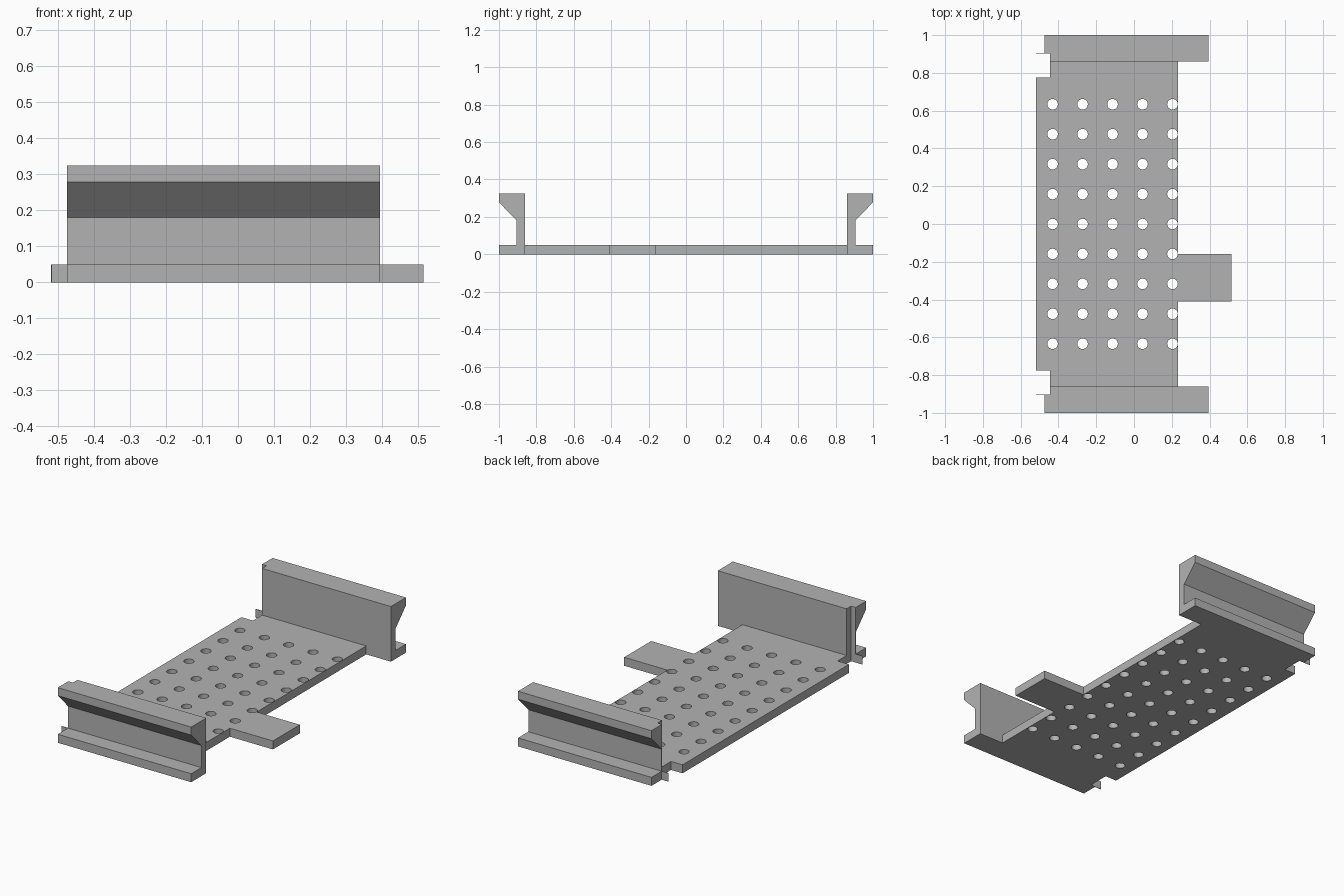
import bpy
import bmesh
from mathutils import Matrix, Vector

if "Cube" in bpy.data.objects:
    bpy.data.objects.remove(bpy.data.objects["Cube"], do_unlink=True)

grey = bpy.data.materials.new("plain grey")
grey.use_nodes = True
grey.diffuse_color = (0.45, 0.45, 0.45, 1)
grey.node_tree.nodes["Principled BSDF"].inputs["Base Color"].default_value = (0.45, 0.45, 0.45, 1)

THICK = 0.05


def finish(name, bm):
    bmesh.ops.recalc_face_normals(bm, faces=bm.faces)
    mesh = bpy.data.meshes.new(name)
    bm.to_mesh(mesh)
    bm.free()
    mesh.materials.append(grey)
    obj = bpy.data.objects.new(name, mesh)
    bpy.context.collection.objects.link(obj)
    return obj


def extrude(name, points, depth):
    """Prism from a closed outline of 3D points."""
    bm = bmesh.new()
    face = bm.faces.new([bm.verts.new(p) for p in points])
    new = bmesh.ops.extrude_face_region(bm, geom=[face])["geom"]
    verts = [v for v in new if isinstance(v, bmesh.types.BMVert)]
    bmesh.ops.translate(bm, vec=depth, verts=verts)
    return finish(name, bm)


def box(name, low, high):
    x0, y0, z0 = low
    x1, y1, z1 = high
    return extrude(name, [(x0, y0, z0), (x1, y0, z0), (x1, y1, z0), (x0, y1, z0)],
                   Vector((0, 0, z1 - z0)))


def cut(target, cutter):
    mod = target.modifiers.new("cut", 'BOOLEAN')
    mod.operation = 'DIFFERENCE'
    mod.solver = 'EXACT'
    mod.object = cutter
    bpy.context.view_layer.objects.active = target
    bpy.ops.object.modifier_apply(modifier=mod.name)
    bpy.data.objects.remove(cutter, do_unlink=True)


# Floor plate with its side tab and narrowed ends
outline = [(-0.445, -0.86), (0.234, -0.86), (0.234, -0.41), (0.515, -0.41),
           (0.515, -0.16), (0.234, -0.16), (0.234, 0.86), (-0.445, 0.86),
           (-0.445, 0.775), (-0.52, 0.775), (-0.52, -0.775), (-0.445, -0.775)]
floor = extrude("floor_plate", [(x, y, 0) for x, y in outline], Vector((0, 0, THICK)))

# Grid of round holes
bm = bmesh.new()
for col in range(5):
    for row in range(-4, 5):
        place = Matrix.Translation((-0.431 + col * 0.1587, row * 0.1585, THICK / 2))
        bmesh.ops.create_cone(bm, cap_ends=True, segments=24, radius1=0.028,
                              radius2=0.028, depth=THICK * 4, matrix=place)
cut(floor, finish("hole_cutter", bm))

# End rails: foot, web and hooked head, mirrored front to back
profile = [(0.86, 0), (1, 0), (1, THICK), (0.905, THICK), (0.905, 0.18),
           (1, 0.278), (1, 0.325), (0.86, 0.325)]
for side, name in ((-1, "front"), (1, "back")):
    rail = extrude(name + "_rail", [(-0.475, side * y, z) for y, z in profile],
                   Vector((0.87, 0, 0)))
    # Corner slot that leaves a thin skin on the web
    y0, y1 = sorted((side * 0.8, side * 0.902))
    cut(rail, box("slot_cutter", (-0.6, y0, -0.1), (-0.445, y1, 0.5)))
    # Thin fin at the foot
    y0, y1 = sorted((side * 0.902, side * 0.905))
    box(name + "_fin", (-0.518, y0, 0), (-0.475, y1, THICK))

# Smooth hole walls with sharp rims
bpy.ops.object.select_all(action='DESELECT')
floor.select_set(True)
bpy.context.view_layer.objects.active = floor
bpy.ops.object.shade_smooth_by_angle()
